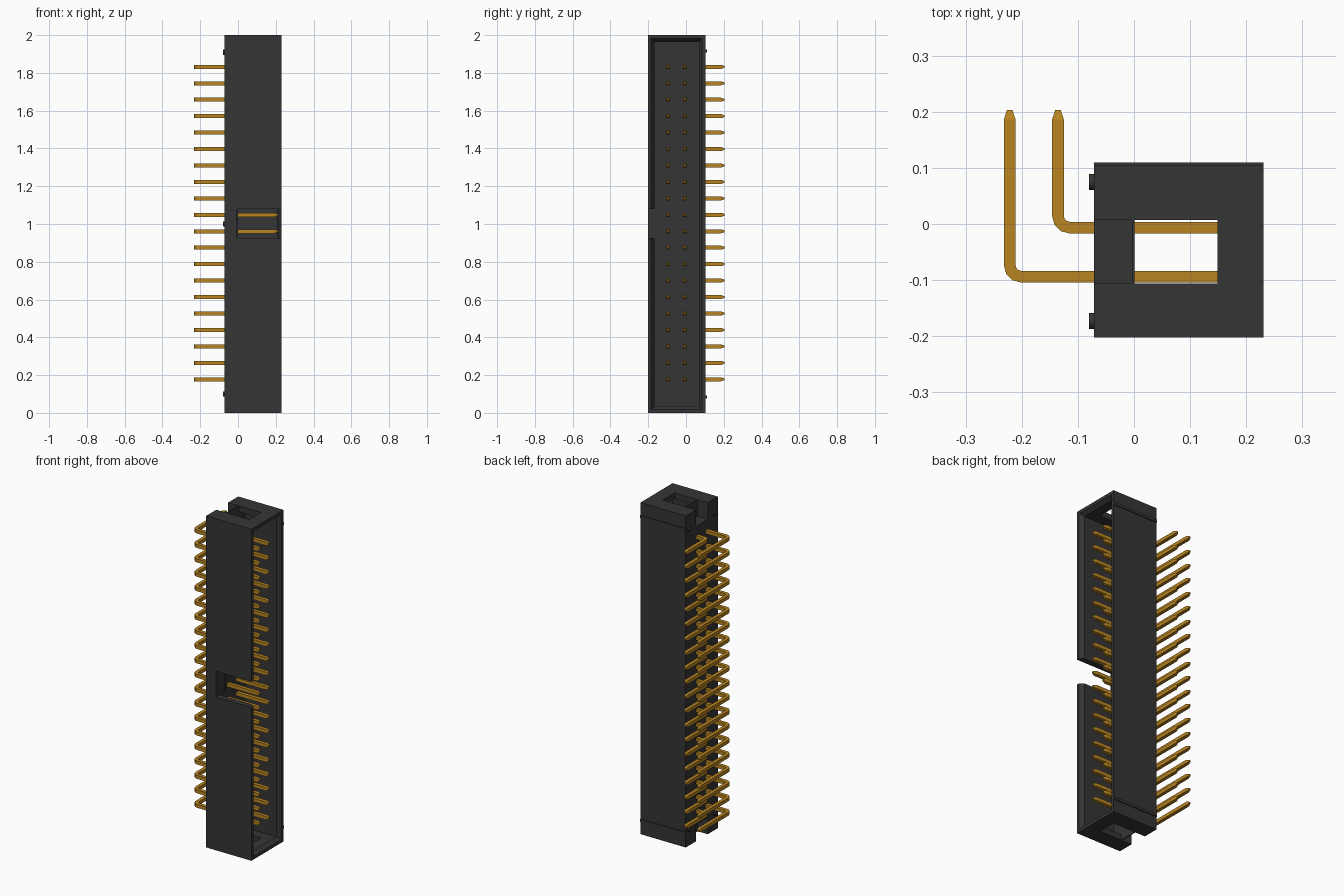
import bpy, bmesh, math
from mathutils import Vector

old = bpy.data.objects.get("Cube")
if old:
    bpy.data.objects.remove(old, do_unlink=True)


def material(name, rgb, rough):
    m = bpy.data.materials.new(name)
    m.use_nodes = True
    m.diffuse_color = (*rgb, 1)
    bsdf = m.node_tree.nodes["Principled BSDF"]
    bsdf.inputs["Base Color"].default_value = (*rgb, 1)
    bsdf.inputs["Roughness"].default_value = rough
    return m


black = material("black plastic", (0.036, 0.036, 0.037), 0.6)
gold = material("gold metal", (0.48, 0.235, 0.016), 0.5)


def loft(bm, rings):
    """Skin a closed solid through rings of equal point count."""
    vs = [[bm.verts.new(p) for p in r] for r in rings]
    n = len(vs[0])
    for a, b in zip(vs, vs[1:]):
        for i in range(n):
            bm.faces.new((a[i], a[(i + 1) % n], b[(i + 1) % n], b[i]))
    bm.faces.new(vs[0][::-1])
    bm.faces.new(vs[-1])


def finish(bm, name, mat):
    bmesh.ops.recalc_face_normals(bm, faces=bm.faces[:])
    me = bpy.data.meshes.new(name)
    bm.to_mesh(me)
    bm.free()
    me.materials.append(mat)
    ob = bpy.data.objects.new(name, me)
    bpy.context.collection.objects.link(ob)
    return ob


def rect(x, y0, y1, z0, z1):
    return [(x, y0, z0), (x, y1, z0), (x, y1, z1), (x, y0, z1)]


def box(name, x, y, z):
    bm = bmesh.new()
    loft(bm, [rect(x[0], *y, *z), rect(x[1], *y, *z)])
    return finish(bm, name, black)


def cut(target, cutter):
    """Subtract the cutter, then discard it."""
    mod = target.modifiers.new("cut", 'BOOLEAN')
    mod.operation = 'DIFFERENCE'
    mod.solver = 'EXACT'
    mod.object = cutter
    bpy.context.view_layer.objects.active = target
    bpy.ops.object.modifier_apply(modifier=mod.name)
    bpy.data.objects.remove(cutter, do_unlink=True)


# Housing: long block, hollow and open on its +x side
X0, X1, Y0, Y1 = -0.071, 0.231, -0.202, 0.104
housing = box("housing", (X0, X1), (Y0, Y1), (0, 2))

# Cavity with a flared rim
bm = bmesh.new()
cy0, cy1, cz0, cz1 = -0.167, 0.068, 0.036, 1.964
f = 0.036
loft(bm, [rect(0, cy0, cy1, cz0, cz1),
          rect(0.208, cy0, cy1, cz0, cz1),
          rect(0.256, cy0 - f, cy1 + f, cz0 - f, cz1 + f)])
cut(housing, finish(bm, "cavity_cutter", black))

# Keying notch through the front wall
cut(housing, box("notch_cutter", (-0.005, 0.3), (-0.3, -0.12), (0.925, 1.08)))

# End windows and the grooves behind them
for z in ((-0.1, 0.1), (1.9, 2.1)):
    cut(housing, box("window_cutter", (0.001, 0.149), (-0.106, 0.007), z))
    cut(housing, box("groove_cutter", (-0.2, -0.004), (-0.106, 0.007), z))

# Thin ribs across the back face
for name, z in (("lower_rib", 0.085), ("upper_rib", 1.917)):
    box(name, (X0, X1), (Y1 - 0.002, 0.110), (z - 0.008, z + 0.008))

# Round standoff feet on the pin side
bm = bmesh.new()
for y in (-0.173, 0.075):
    for z in (0.1, 1.0, 1.91):
        loft(bm, [[(x, y + 0.014 * math.cos(t * math.pi / 8),
                    z + 0.014 * math.sin(t * math.pi / 8)) for t in range(16)]
                  for x in (-0.080, -0.069)])
finish(bm, "standoff_feet", black)


# Bent square pins with tapered ends
def pin_row(name, leg_x, y):
    r, h = 0.021, 0.0105
    path = [(0.212, y, 0.005, 0), (0.194, y, h, 0)]          # x, y, half width, angle
    for i in range(4):
        a = i * math.pi / 6
        path.append((leg_x + r - r * math.sin(a), y + r - r * math.cos(a), h, a))
    path += [(leg_x, 0.186, h, math.pi / 2), (leg_x, 0.203, 0.005, math.pi / 2)]
    bm = bmesh.new()
    for k in range(20):
        z = 0.178 + k * (1.832 - 0.178) / 19
        rings = []
        for px, py, w, a in path:
            side = Vector((math.sin(a), math.cos(a), 0)) * w
            up = Vector((0, 0, w))
            c = Vector((px, py, z))
            rings.append([c - side - up, c + side - up, c + side + up, c - side + up])
        loft(bm, rings)
    finish(bm, name, gold)


pin_row("outer_pins", -0.2215, -0.094)
pin_row("inner_pins", -0.1355, -0.0065)
